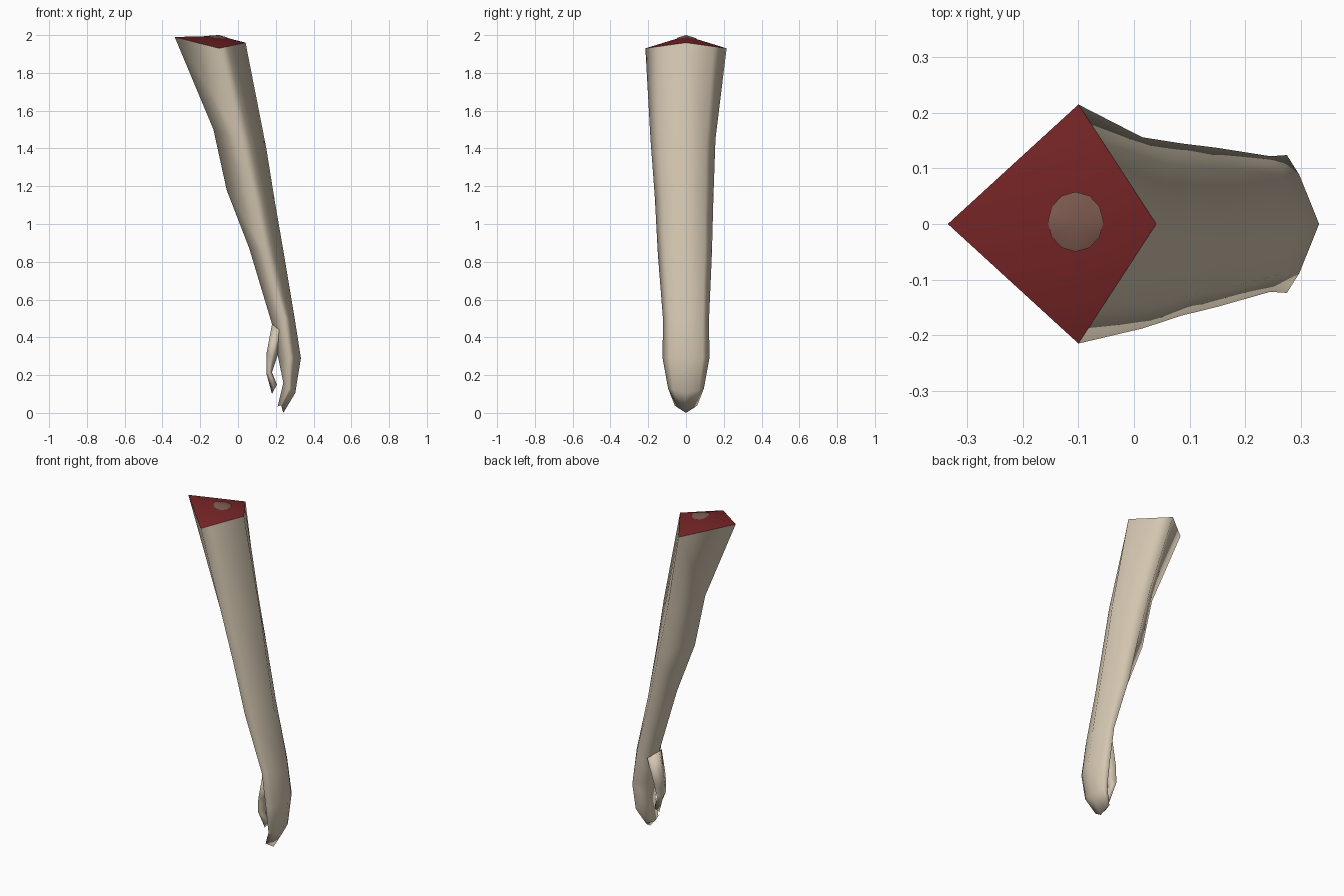
import bpy, bmesh, math
from mathutils import Vector

if "Cube" in bpy.data.objects:
    bpy.data.objects.remove(bpy.data.objects["Cube"])


def material(name, rgb):
    m = bpy.data.materials.new(name)
    m.diffuse_color = (*rgb, 1)
    m.use_nodes = True
    m.node_tree.nodes["Principled BSDF"].inputs["Base Color"].default_value = m.diffuse_color
    return m


skin = material("pale skin", (0.66, 0.57, 0.44))
flesh = material("dark red flesh", (0.18, 0.018, 0.019))
bone = material("brown bone", (0.20, 0.10, 0.076))


def finish(bm, name, mat):
    bmesh.ops.recalc_face_normals(bm, faces=bm.faces)
    for f in bm.faces:
        f.smooth = True
    me = bpy.data.meshes.new(name)
    bm.to_mesh(me)
    bm.free()
    me.materials.append(mat)
    ob = bpy.data.objects.new(name, me)
    bpy.context.collection.objects.link(ob)
    return ob


def loft(rings, name, mat, cap_start):
    bm = bmesh.new()
    loops = [[bm.verts.new(p) for p in r] for r in rings]
    n = len(loops[0])
    for a, b in zip(loops, loops[1:]):
        for i in range(n):
            j = (i + 1) % n
            bm.faces.new((a[i], a[j], b[j], b[i]))
    bm.faces.new(loops[-1])
    if cap_start:
        bm.faces.new(loops[0])
    return finish(bm, name, mat)


def arm_ring(inner, side, outer, shift, bulge):
    """Six-sided section: inner ridge, two sides, two shoulders, outer ridge."""
    i = Vector((inner[0], 0, inner[1]))
    o = Vector((outer[0], shift * 0.0, outer[1]))
    s = Vector(side)
    a = s.lerp(o, 0.32) + Vector((bulge, bulge, 0))
    move = Vector((0, shift, 0))

    def flip(v):
        return Vector((v.x, -v.y, v.z))
    return [i, flip(s) + move, flip(a) + move, o, a + move, s + move]


# arm with mitten-like fingers: inner (x,z), side (x,y,z), outer (x,z), y shift, bulge
sections = [
    ((-.335, 1.99), (-.10, .215, 1.93), (.04, 1.96), 0, 0),
    ((-.13, 1.50), (.015, .172, 1.45), (.15, 1.40), -.016, .006),
    ((-.06, 1.18), (.085, .155, 1.14), (.195, 1.12), -.010, .007),
    ((.06, .87), (.15, .143, .84), (.245, .83), -.006, .007),
    ((.18, .47), (.245, .122, .50), (.30, .50), 0, .006),
    ((.215, .28), (.275, .124, .29), (.333, .29), 0, .004),
    ((.24, .16), (.272, .095, .13), (.303, .105), 0, .004),
    ((.21, .035), (.228, .06, .04), (.24, 0.0), 0, .002),
]
loft([arm_ring(*s) for s in sections], "arm_and_fingers", skin, False)

# thumb: outer (x,z), inner (x,z), half width
thumb = [
    ((.18, .47), (.245, .42), .07),
    ((.15, .31), (.205, .29), .058),
    ((.15, .21), (.18, .215), .045),
    ((.18, .10), (.206, .15), .025),
]
loft([[(a[0], 0, a[1]),
       ((a[0] + b[0]) / 2, -w, (a[1] + b[1]) / 2),
       (b[0], 0, b[1]),
       ((a[0] + b[0]) / 2, w, (a[1] + b[1]) / 2)] for a, b, w in thumb],
     "thumb", skin, True)

# shallow pyramid closing the upper cut
centre = Vector((-.10, 0, 1.996))


def fan(points, top, name, mat):
    bm = bmesh.new()
    c = bm.verts.new(top)
    vs = [bm.verts.new(p) for p in points]
    for i, v in enumerate(vs):
        bm.faces.new((c, v, vs[(i + 1) % len(vs)]))
    ob = finish(bm, name, mat)
    if sum(p.normal.z for p in ob.data.polygons) < 0:
        ob.data.flip_normals()
    return ob


fan([(-.335, 0, 1.99), (-.10, -.215, 1.93), (.04, 0, 1.96), (-.10, .215, 1.93)],
    centre, "cut_flesh", flesh)


# bone disc following the cut surface
def cut_height(dx, dy):
    s, drop = (dx / .14, .036) if dx > 0 else (-dx / .235, .006)
    return centre.z - s * drop - abs(dy) / .215 * .066


disc = []
for k in range(12):
    a = k * math.tau / 12
    dx, dy = .05 * math.cos(a) - .005, .054 * math.sin(a) + .004
    disc.append((centre.x + dx, dy, cut_height(dx, dy) + .004))
fan(disc, centre + Vector((0, 0, .004)), "bone_end", bone)
